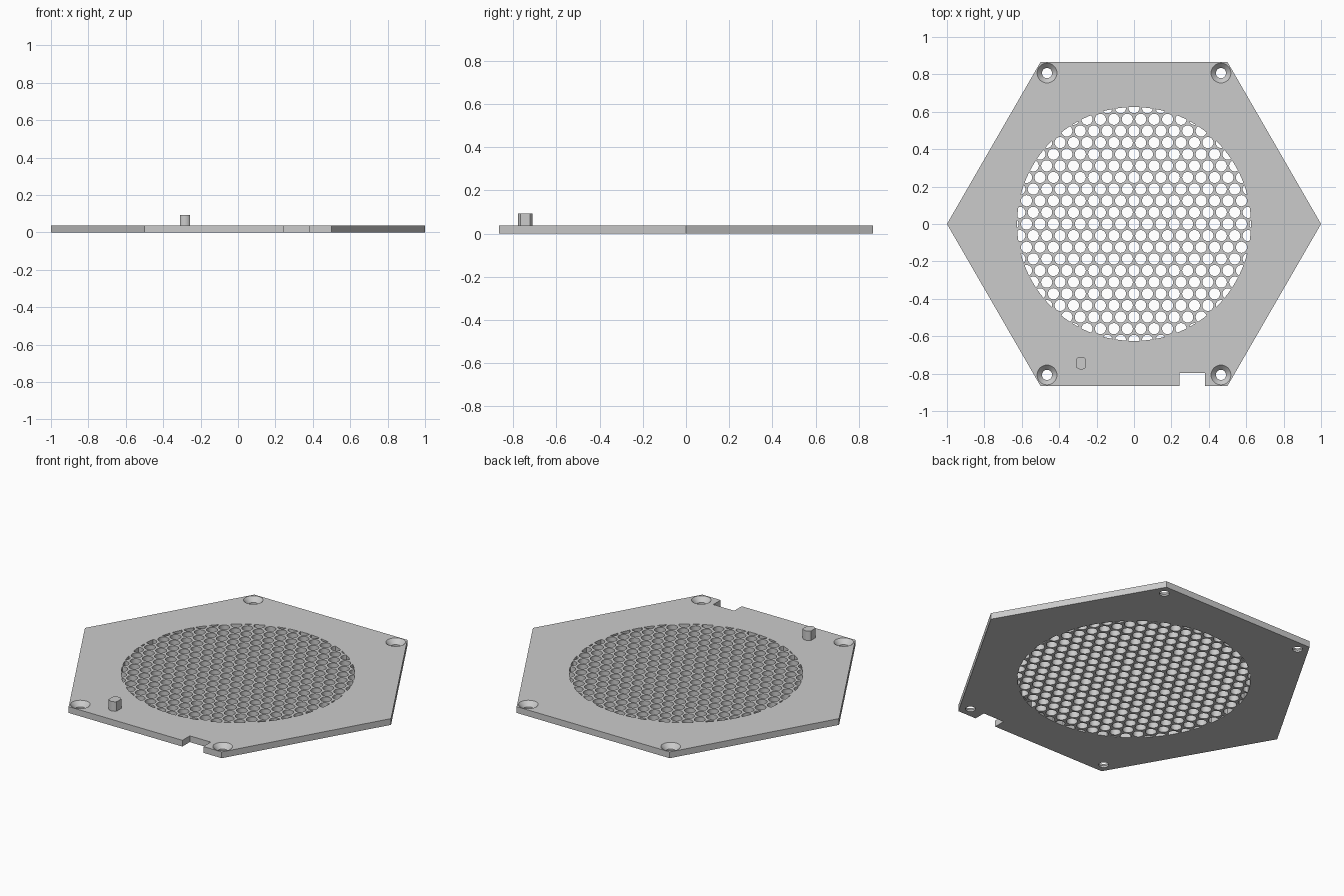
import bpy
import bmesh
from math import sin, cos, pi, sqrt, asin
from mathutils import Matrix

if "Cube" in bpy.data.objects:
    bpy.data.objects.remove(bpy.data.objects["Cube"], do_unlink=True)

THICK = 0.037
PITCH = 0.0718
HOLE_R = 0.0297
GRILLE_R = 0.625

grey = bpy.data.materials.new("plain grey")
grey.use_nodes = True
grey.diffuse_color = (0.6, 0.6, 0.6, 1)
grey.node_tree.nodes["Principled BSDF"].inputs["Base Color"].default_value = (0.6, 0.6, 0.6, 1)


def make_object(name, bm):
    mesh = bpy.data.meshes.new(name)
    bmesh.ops.recalc_face_normals(bm, faces=bm.faces)
    bm.to_mesh(mesh)
    bm.free()
    mesh.materials.append(grey)
    obj = bpy.data.objects.new(name, mesh)
    bpy.context.collection.objects.link(obj)
    return obj


def add_frustum(bm, x, y, z0, z1, r0, r1, sides):
    bmesh.ops.create_cone(bm, cap_ends=True, segments=sides, radius1=r0, radius2=r1,
                          depth=z1 - z0, matrix=Matrix.Translation((x, y, (z0 + z1) / 2)))


def add_prism(bm, outline, z0, z1):
    face = bm.faces.new([bm.verts.new((x, y, z0)) for x, y in outline])
    top = bmesh.ops.extrude_face_region(bm, geom=[face])["geom"]
    bmesh.ops.translate(bm, vec=(0, 0, z1 - z0),
                        verts=[v for v in top if isinstance(v, bmesh.types.BMVert)])


def boolean(target, cutter, operation):
    mod = target.modifiers.new(operation.lower(), 'BOOLEAN')
    mod.object, mod.operation, mod.solver = cutter, operation, 'EXACT'
    bpy.context.view_layer.objects.active = target
    bpy.ops.object.modifier_apply(modifier=mod.name)
    bpy.data.objects.remove(cutter, do_unlink=True)


# Hexagonal plate
bm = bmesh.new()
add_prism(bm, [(cos(i * pi / 3), sin(i * pi / 3)) for i in range(6)], 0, THICK)
plate = make_object("hexagonal_plate", bm)

# Staggered round holes, trimmed to a circular grille
bm = bmesh.new()
for row in range(-10, 11):
    y = row * PITCH * sqrt(3) / 2
    for col in range(-10, 11):
        x = (col + (row % 2) / 2) * PITCH
        if sqrt(x * x + y * y) < GRILLE_R + HOLE_R - 0.002:
            add_frustum(bm, x, y, -0.05, 0.1, HOLE_R, HOLE_R, 24)
holes = make_object("grille_cutter", bm)
bm = bmesh.new()
add_frustum(bm, 0, 0, -0.03, 0.08, GRILLE_R, GRILLE_R, 128)
boolean(holes, make_object("grille_limit", bm), 'INTERSECT')
boolean(plate, holes, 'DIFFERENCE')

# Countersunk screw holes and the edge notch
for sx in (-1, 1):
    for sy in (-1, 1):
        x, y = sx * 0.465, sy * 0.807
        for z0, z1, r0, r1 in ((-0.05, 0.1, 0.027, 0.027), (0.01, THICK + 0.001, 0.027, 0.054)):
            bm = bmesh.new()
            add_frustum(bm, x, y, z0, z1, r0, r1, 32)
            boolean(plate, make_object("screw_cutter", bm), 'DIFFERENCE')
bm = bmesh.new()
add_prism(bm, [(0.243, -1), (0.38, -1), (0.38, -0.797), (0.243, -0.797)], -0.05, 0.1)
boolean(plate, make_object("notch_cutter", bm), 'DIFFERENCE')

# Locating peg: a round post with two flat sides
PEG_R, PEG_HALF = 0.034, 0.0265
flat = asin(PEG_HALF / PEG_R)
arc = [-flat + 2 * flat * i / 10 for i in range(11)]
outline = [(PEG_R * sin(a + turn), PEG_R * cos(a + turn)) for turn in (0, pi) for a in arc]
bm = bmesh.new()
add_prism(bm, [(x - 0.283, y - 0.744) for x, y in outline], THICK - 0.003, 0.093)
peg = make_object("locating_peg", bm)

# Smooth round walls, keep sharp rims
bpy.ops.object.select_all(action='DESELECT')
for obj in (plate, peg):
    obj.select_set(True)
bpy.context.view_layer.objects.active = plate
bpy.ops.object.shade_smooth_by_angle(angle=pi / 6)
